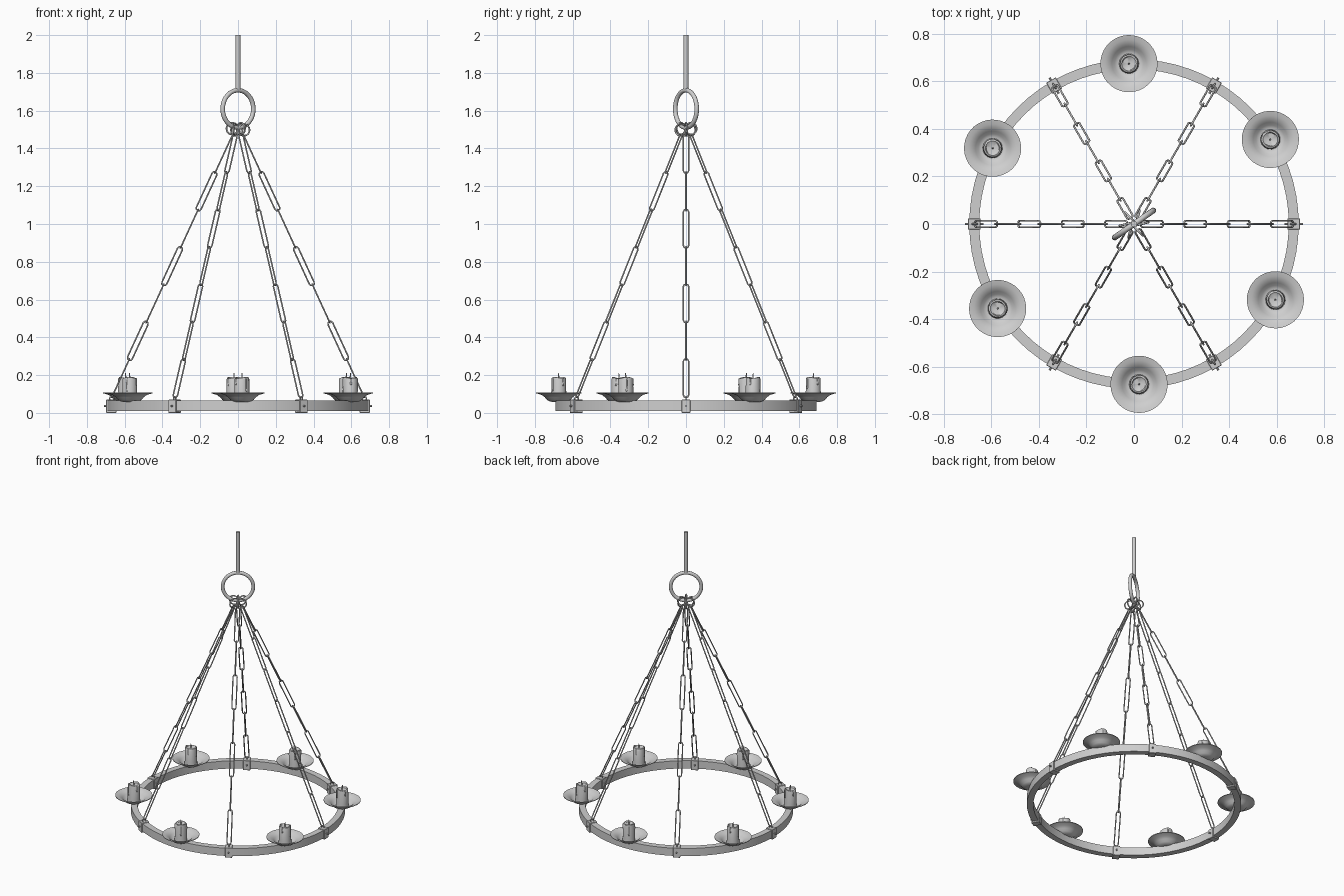
import bpy, bmesh, math
from math import sin, cos, pi, radians
from mathutils import Matrix, Vector

cube = bpy.data.objects.get("Cube")
if cube:
    bpy.data.objects.remove(cube, do_unlink=True)

IRON = (0.62, 0.62, 0.62, 1)
mat = bpy.data.materials.new("grey iron")
mat.use_nodes = True
mat.diffuse_color = IRON
mat.node_tree.nodes["Principled BSDF"].inputs["Base Color"].default_value = IRON


def place(mesh, name, matrix=Matrix()):
    ob = bpy.data.objects.new(name, mesh)
    ob.matrix_world = matrix
    bpy.context.collection.objects.link(ob)
    return ob


def finish(bm, name, smooth=40):
    """Turn a bmesh into a shaded mesh with the shared material."""
    bmesh.ops.recalc_face_normals(bm, faces=bm.faces)
    for f in bm.faces:
        f.smooth = True
    for e in bm.edges:
        if len(e.link_faces) == 2 and e.calc_face_angle(0) > radians(smooth):
            e.smooth = False
    mesh = bpy.data.meshes.new(name)
    bm.to_mesh(mesh)
    bm.free()
    mesh.materials.append(mat)
    return mesh


def lathe(bm, profile, steps, closed=False):
    """Spin an (r, z) profile around the z axis."""
    pts = [bm.verts.new((r, 0, z)) for r, z in profile]
    pairs = list(zip(pts, pts[1:])) + ([(pts[-1], pts[0])] if closed else [])
    edges = [bm.edges.new(p) for p in pairs]
    bmesh.ops.spin(bm, geom=pts + edges, axis=(0, 0, 1), cent=(0, 0, 0),
                   angle=2 * pi, steps=steps)
    bmesh.ops.remove_doubles(bm, verts=bm.verts, dist=1e-5)


def torus(name, major, minor, steps, sides):
    bm = bmesh.new()
    lathe(bm, [(major + minor * cos(2 * pi * i / sides), minor * sin(2 * pi * i / sides))
               for i in range(sides)], steps, True)
    return finish(bm, name, 60)


def cylinder(bm, radius, depth, matrix, sides=12, tip=None):
    bmesh.ops.create_cone(bm, cap_ends=True, segments=sides, radius1=radius,
                          radius2=radius if tip is None else tip, depth=depth, matrix=matrix)


def turn(angle, axis="Z"):
    return Matrix.Rotation(angle, 4, axis)


def move(x, y, z):
    return Matrix.Translation((x, y, z))


# Hoop
bm = bmesh.new()
lathe(bm, [(0.65, 0.01), (0.692, 0.01), (0.692, 0.065), (0.65, 0.065)], 72, True)
place(finish(bm, "hoop"), "hoop")

# Ceiling rod and large hanging ring
bm = bmesh.new()
cylinder(bm, 0.013, 0.29, move(0, 0, 1.855), 16)
place(finish(bm, "ceiling_rod"), "ceiling_rod")
place(torus("hanging_ring", 0.099, 0.012, 40, 12), "hanging_ring",
      move(0, 0, 1.609) @ turn(radians(35)) @ turn(pi / 2, "X"))

# Bracket clamped on the hoop, with a radial rivet
bm = bmesh.new()
bmesh.ops.create_cube(bm, size=1, matrix=move(0.671, 0, 0.035) @ Matrix.Diagonal((0.054, 0.046, 0.07, 1)))
bmesh.ops.bevel(bm, geom=bm.edges[:], offset=0.002, segments=1, affect="EDGES")
cylinder(bm, 0.005, 0.078, move(0.671, 0, 0.037) @ turn(pi / 2, "Y"), 8)
bracket = finish(bm, "bracket", 30)

eye = torus("bracket_eye", 0.011, 0.0035, 16, 8)
small_ring = torus("small_ring", 0.031, 0.0045, 24, 8)

# Chain: long link lying along local z, wide along local y
TOP, END, LINKS = Vector((0.03, 0, 1.47)), Vector((0.667, 0, 0.085)), 7
step = (END - TOP) / LINKS
WIRE, HALF = 0.004, 0.0135
straight = step.length / 2 + WIRE - HALF
curve = bpy.data.curves.new("link_path", "CURVE")
curve.dimensions = "3D"
curve.bevel_depth = WIRE
curve.bevel_resolution = 2
path = [(0, HALF * cos(a), HALF * sin(a) + (straight if k < 5 else -straight))
        for k, a in enumerate([i * pi / 4 for i in range(5)] + [pi + i * pi / 4 for i in range(5)])]
spline = curve.splines.new("POLY")
spline.points.add(len(path) - 1)
for p, co in zip(spline.points, path):
    p.co = (*co, 1)
spline.use_cyclic_u = True
helper = place(curve, "link_helper")
bm = bmesh.new()
bm.from_mesh(helper.to_mesh())
helper.to_mesh_clear()
bpy.data.objects.remove(helper, do_unlink=True)
link = finish(bm, "chain_link", 60)

tilt = turn(math.atan2(step.x, step.z), "Y")
for i in range(6):
    spoke = turn(i * pi / 3)
    place(bracket, f"bracket_{i + 1}", spoke)
    place(eye, f"bracket_eye_{i + 1}", spoke @ move(0.669, 0, 0.075) @ turn(pi / 2, "X"))
    # Small rings hang slightly askew, alternating in height
    place(small_ring, f"small_ring_{i + 1}", spoke @ move(0.031, 0, 1.498 + 0.007 * (i % 2))
          @ turn(radians(14)) @ turn(pi / 2, "X"))
    for k in range(LINKS):
        place(link, f"chain_{i + 1}_link_{k + 1}",
              spoke @ Matrix.Translation(TOP + step * (k + 0.5)) @ tilt @ turn(k % 2 * pi / 2))

# Drip dish: a deep bowl with a wide flared rim
bm = bmesh.new()
lathe(bm, [(0, 0.058), (0.035, 0.058), (0.05, 0.062), (0.062, 0.069), (0.074, 0.083),
           (0.09, 0.095), (0.12, 0.104), (0.12, 0.108), (0.1, 0.104), (0.085, 0.097),
           (0.072, 0.087), (0.06, 0.073), (0.046, 0.066), (0, 0.066)], 36)
dish = finish(bm, "dish", 50)

# Candle with a shallow melted top, uneven rim and a few wax drips
bm = bmesh.new()
lathe(bm, [(0, 0.064), (0.042, 0.064), (0.04, 0.09), (0.039, 0.178), (0.037, 0.185),
           (0.031, 0.187), (0.027, 0.181), (0, 0.178)], 16)
for v in bm.verts:
    if v.co.z > 0.183:
        v.co.z += 0.004 * sin(2 * math.atan2(v.co.y, v.co.x))
for k, drop in enumerate((0.06, 0.03, 0.045, 0.025)):
    spin = turn(k * pi / 2 + 0.6)
    cylinder(bm, 0.005, drop, spin @ move(0.0365, 0, 0.181 - drop / 2), 8, 0.004)
    bmesh.ops.create_uvsphere(bm, u_segments=8, v_segments=6, radius=0.006,
                              matrix=spin @ move(0.0365, 0, 0.181 - drop) @ Matrix.Diagonal((1, 1, 1.6, 1)))
candle = finish(bm, "candle", 50)

bm = bmesh.new()
cylinder(bm, 0.004, 0.04, move(0, 0, 0.19) @ turn(0.1, "Y"), 8, 0.0025)
wick = finish(bm, "wick")

for i in range(6):
    spot = turn(radians(31.8 + 60 * i)) @ move(0.674, 0, 0)
    for mesh in (dish, candle, wick):
        place(mesh, f"{mesh.name}_{i + 1}", spot)
